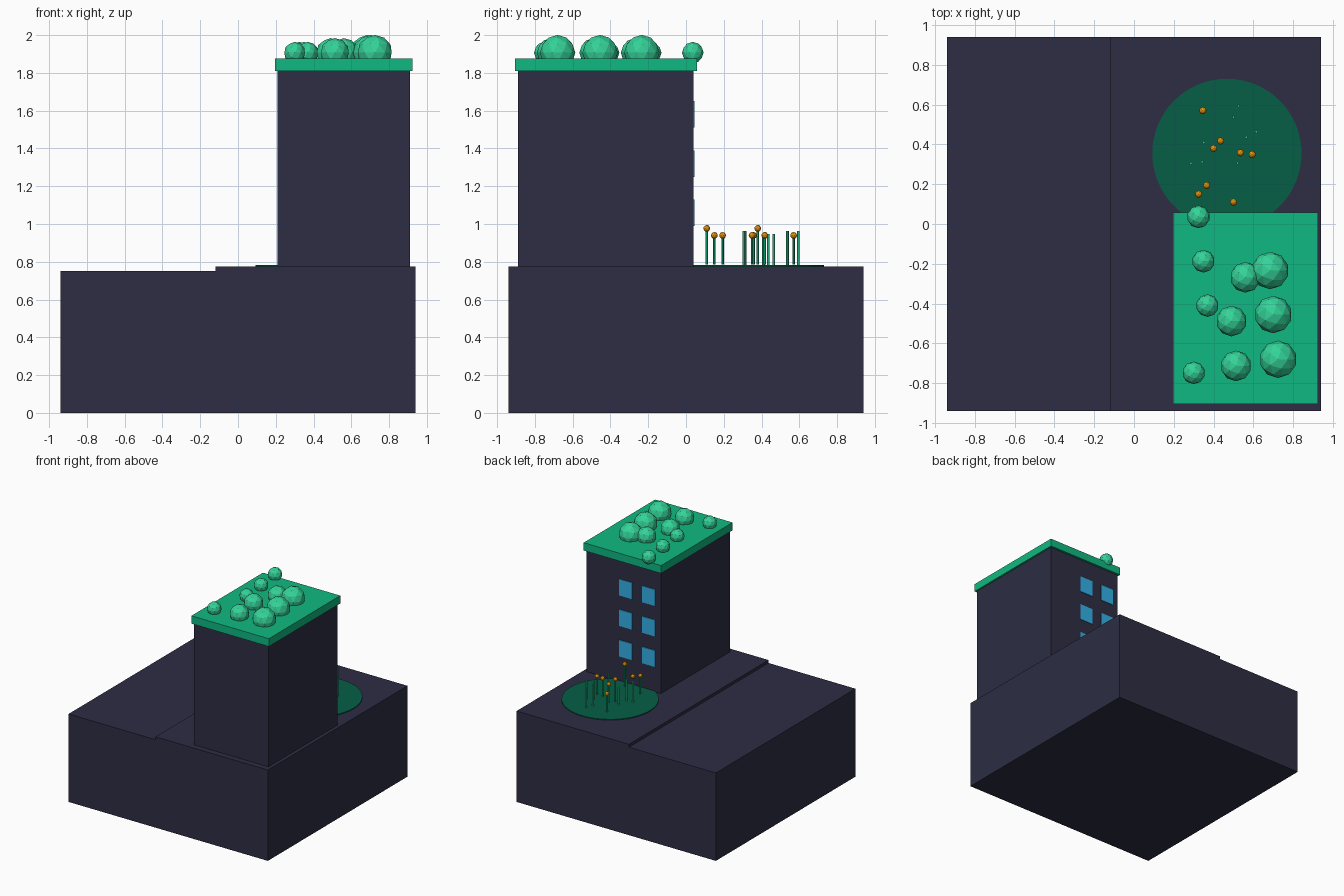
import bpy
import bmesh
from mathutils import Matrix, Vector

if "Cube" in bpy.data.objects:
    bpy.data.objects.remove(bpy.data.objects["Cube"], do_unlink=True)


def to_linear(c):
    return c / 12.92 if c <= 0.04045 else ((c + 0.055) / 1.055) ** 2.4


def make_material(name, hex_colour):
    rgb = [to_linear(v / 255) for v in bytes.fromhex(hex_colour)]
    mat = bpy.data.materials.new(name)
    mat.use_nodes = True
    mat.diffuse_color = (*rgb, 1)
    mat.node_tree.nodes["Principled BSDF"].inputs["Base Color"].default_value = (*rgb, 1)
    return mat


DARK = make_material("dark slate", "2d2d44")
ROOF = make_material("emerald green", "10b981")
LEAF = make_material("light leaf green", "34d399")
LAWN = make_material("deep green", "065f46")
GLASS = make_material("sky blue", "38bdf8")
PETAL = make_material("amber", "f59e0b")


def finish(name, bm, mat):
    mesh = bpy.data.meshes.new(name)
    bm.to_mesh(mesh)
    bm.free()
    mesh.materials.append(mat)
    obj = bpy.data.objects.new(name, mesh)
    bpy.context.collection.objects.link(obj)
    return obj


def box(name, low, high, mat):
    """Box between two opposite corners."""
    low, high = Vector(low), Vector(high)
    bm = bmesh.new()
    matrix = Matrix.Translation((low + high) / 2) @ Matrix.Diagonal((*(high - low), 1))
    bmesh.ops.create_cube(bm, size=1, matrix=matrix)
    return finish(name, bm, mat)


def cylinder(name, x, y, bottom, top, radius, sides, mat):
    bm = bmesh.new()
    bmesh.ops.create_cone(bm, cap_ends=True, segments=sides, radius1=radius, radius2=radius,
                          depth=top - bottom, matrix=Matrix.Translation((x, y, (bottom + top) / 2)))
    return finish(name, bm, mat)


def ball(name, x, y, z, radius, mat):
    bm = bmesh.new()
    bmesh.ops.create_icosphere(bm, subdivisions=2, radius=radius,
                               matrix=Matrix.Translation((x, y, z)))
    return finish(name, bm, mat)


# Ground block with a raised pavement on one side
HALF = 0.94
GROUND = 0.775
box("ground_block", (-HALF, -HALF, 0), (HALF, HALF, 0.75), DARK)
box("raised_pavement", (-0.12, -HALF, 0.75), (HALF, HALF, GROUND), DARK)

# Tower and its planted roof slab
BACK = 0.04
box("tower", (0.21, -0.89, GROUND), (0.91, BACK, 1.81), DARK)
box("roof_slab", (0.195, -0.905, 1.81), (0.925, 0.057, 1.877), ROOF)

# Windows on the back wall
for row in range(3):
    for col in range(2):
        x, z = 0.322 + 0.217 * col, 1.06 + 0.26 * row
        box(f"window_{row}_{col}", (x - 0.062, BACK - 0.002, z - 0.07),
            (x + 0.062, BACK + 0.006, z + 0.07), GLASS)

# Roof bushes, in three sizes
bushes = {
    0.057: [(0.324, 0.036), (0.349, -0.187), (0.369, -0.41), (0.3, -0.748)],
    0.077: [(0.56, -0.268), (0.49, -0.488), (0.513, -0.713)],
    0.094: [(0.684, -0.234), (0.7, -0.455), (0.724, -0.68)],
}
for radius, spots in bushes.items():
    for i, (x, y) in enumerate(spots):
        ball(f"bush_{int(radius * 1000)}_{i}", x, y, 1.907, radius, LEAF)

# Round garden behind the tower
cylinder("garden_disc", 0.467, 0.355, GROUND, 0.782, 0.375, 64, LAWN)

# Grass blades
blades = [(0.525, 0.595, 0.963), (0.5, 0.537, 0.963), (0.565, 0.435, 0.947), (0.615, 0.464, 0.947),
          (0.35, 0.41, 0.93), (0.286, 0.305, 0.963), (0.342, 0.312, 0.963), (0.52, 0.305, 0.963)]
for i, (x, y, top) in enumerate(blades):
    cylinder(f"grass_blade_{i}", x, y, GROUND, top, 0.007, 6, LEAF)

# Flowers: a stem with a round head
flowers = [(0.346, 0.57, 0.94), (0.435, 0.417, 0.94), (0.4, 0.38, 0.977), (0.535, 0.358, 0.94),
           (0.594, 0.35, 0.94), (0.365, 0.194, 0.94), (0.325, 0.15, 0.94), (0.5, 0.11, 0.977)]
for i, (x, y, head) in enumerate(flowers):
    cylinder(f"flower_stem_{i}", x, y, 0.785, head - 0.01, 0.006, 6, ROOF)
    ball(f"flower_head_{i}", x, y, head, 0.018, PETAL)
